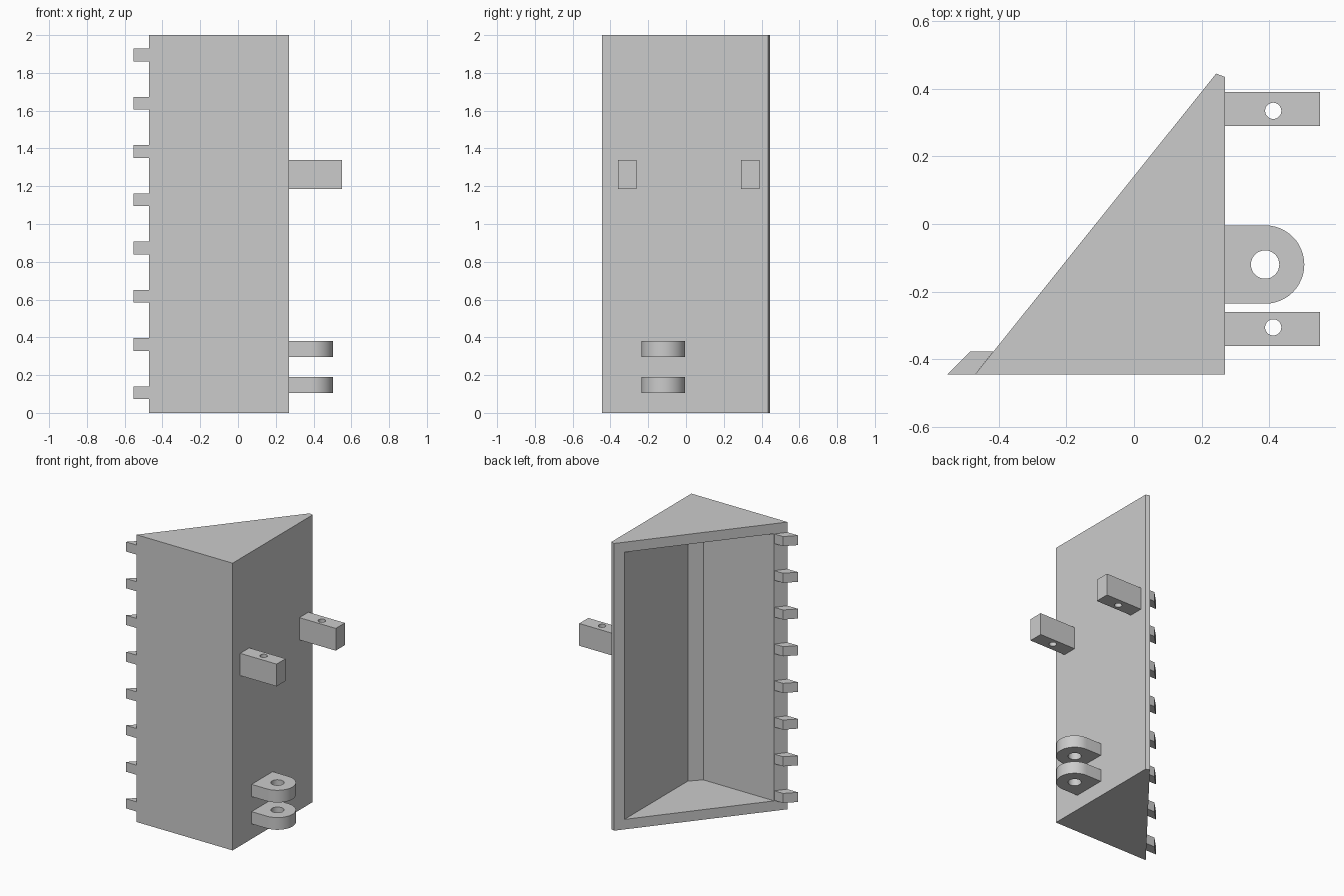
import bpy, bmesh, math

if "Cube" in bpy.data.objects:
    bpy.data.objects.remove(bpy.data.objects["Cube"])

grey = bpy.data.materials.new("plain grey")
grey.use_nodes = True
colour = (0.6, 0.6, 0.6, 1)
grey.diffuse_color = colour
grey.node_tree.nodes["Principled BSDF"].inputs["Base Color"].default_value = colour


def prism(name, outline, z0, z1):
    """Extrude a counter-clockwise xy outline from z0 to z1."""
    bm = bmesh.new()
    base = bm.faces.new([bm.verts.new((x, y, z0)) for x, y in outline])
    top = bmesh.ops.extrude_face_region(bm, geom=[base])["geom"]
    bmesh.ops.translate(bm, vec=(0, 0, z1 - z0),
                        verts=[v for v in top if isinstance(v, bmesh.types.BMVert)])
    bmesh.ops.recalc_face_normals(bm, faces=bm.faces)
    mesh = bpy.data.meshes.new(name)
    bm.to_mesh(mesh)
    bm.free()
    mesh.materials.append(grey)
    obj = bpy.data.objects.new(name, mesh)
    bpy.context.collection.objects.link(obj)
    return obj


def arc(cx, cy, r, start, end, steps):
    angles = [math.radians(start + (end - start) * i / steps) for i in range(steps + 1)]
    return [(cx + r * math.cos(a), cy + r * math.sin(a)) for a in angles]


def cut(obj, cutter):
    """Subtract the cutter, keep the result and drop the cutter."""
    mod = obj.modifiers.new("cut", 'BOOLEAN')
    mod.operation, mod.solver, mod.object = 'DIFFERENCE', 'EXACT', cutter
    graph = bpy.context.evaluated_depsgraph_get()
    mesh = bpy.data.meshes.new_from_object(obj.evaluated_get(graph))
    obj.modifiers.clear()
    obj.data = mesh
    bpy.data.objects.remove(cutter)


def drill(obj, x, y, r, z0, z1):
    cut(obj, prism("drill", arc(x, y, r, 0, 360, 32)[:-1], z0 - 0.1, z1 + 0.1))
    bpy.ops.object.select_all(action='DESELECT')
    obj.select_set(True)
    bpy.context.view_layer.objects.active = obj
    bpy.ops.object.shade_smooth_by_angle(angle=math.radians(30))


# Wedge-shaped bucket shell, hollowed from its slanted side
wall = 0.07
shell = prism("bucket_shell", [(-0.47, -0.445), (0.27, -0.445),
                               (0.27, 0.435), (0.243, 0.445)], 0, 2)
cavity = prism("cavity", [(-0.7, -0.377), (0.13, -0.377), (0.2, -0.306),
                          (0.2, 0.7), (-0.7, 0.7)], wall, 2 - wall)
cut(shell, cavity)

# Row of teeth along the cutting lip
for i in range(8):
    z = 0.073 + i * 0.2555
    prism(f"tooth_{i + 1}", [(-0.553, -0.445), (-0.47, -0.445),
                             (-0.416, -0.377), (-0.484, -0.377)], z, z + 0.067)

# Pair of square brackets with pin holes
for name, y in (("front_bracket", -0.311), ("back_bracket", 0.34)):
    bracket = prism(name, [(0.27, y - 0.05), (0.55, y - 0.05),
                           (0.55, y + 0.05), (0.27, y + 0.05)], 1.185, 1.34)
    drill(bracket, 0.412, y + 0.005 * (1 if y < 0 else -1), 0.024, 1.185, 1.34)

# Pair of rounded hinge lugs
for name, z in (("lower_hinge_lug", 0.105), ("upper_hinge_lug", 0.295)):
    outline = [(0.27, -0.236)] + arc(0.388, -0.12, 0.116, -90, 90, 24) + [(0.27, -0.004)]
    lug = prism(name, outline, z, z + 0.085)
    drill(lug, 0.388, -0.12, 0.042, z, z + 0.085)
